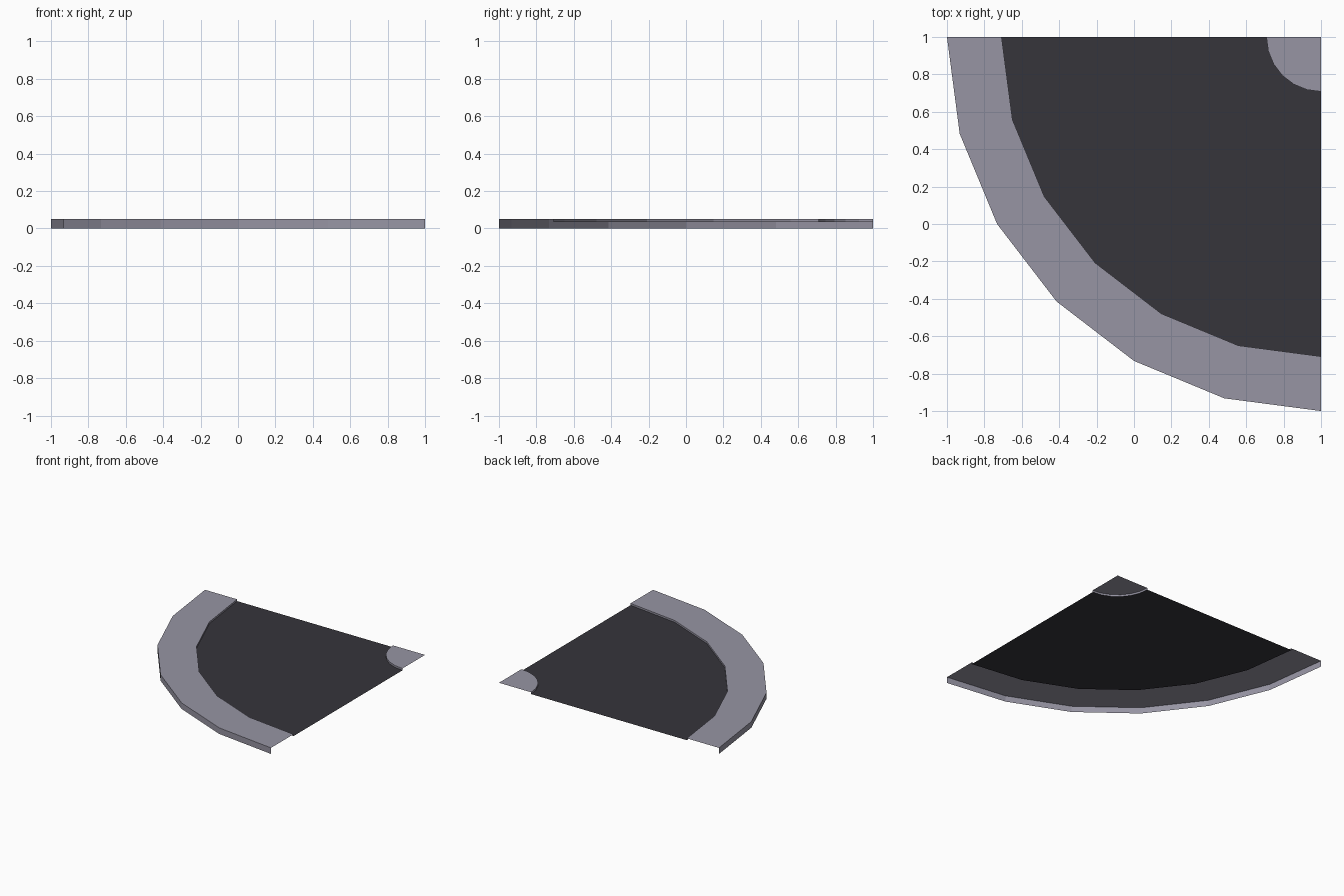
import bpy, bmesh, math

if "Cube" in bpy.data.objects:
    bpy.data.objects.remove(bpy.data.objects["Cube"])

CENTRE = (1.0, 1.0)      # inside corner of the bend
SEGMENTS = 6             # 15 degree facets
TOP, ROAD = 0.05, 0.035  # pavement and road heights
R_OUT, R_ROAD, R_IN = 2.0, 1.708, 0.292


def material(name, colour):
    m = bpy.data.materials.new(name)
    m.diffuse_color = (*colour, 1)
    m.use_nodes = True
    m.node_tree.nodes["Principled BSDF"].inputs["Base Color"].default_value = m.diffuse_color
    return m


def sweep(name, profile, mat):
    """Revolve a (radius, z) profile, listed inside to outside, through the quarter bend."""
    bm = bmesh.new()
    rows = []
    for r, z in profile:
        if r == 0:
            rows.append([bm.verts.new((*CENTRE, z))] * (SEGMENTS + 1))
            continue
        row = []
        for i in range(SEGMENTS + 1):
            a = math.pi + i * math.pi / 2 / SEGMENTS
            row.append(bm.verts.new((CENTRE[0] + r * math.cos(a),
                                     CENTRE[1] + r * math.sin(a), z)))
        rows.append(row)
    for a, b in zip(rows, rows[1:]):
        for i in range(SEGMENTS):
            loop = [a[i], b[i], b[i + 1], a[i + 1]]
            bm.faces.new(list(dict.fromkeys(loop)))
    mesh = bpy.data.meshes.new(name)
    bm.to_mesh(mesh)
    bm.free()
    mesh.materials.append(mat)
    obj = bpy.data.objects.new(name, mesh)
    bpy.context.collection.objects.link(obj)
    return obj


pavement = material("pavement grey", (0.31, 0.30, 0.37))
asphalt = material("asphalt dark grey", (0.037, 0.035, 0.044))

# Open shell: ends and underside have no faces
# Outer pavement: kerb, top, outside wall
sweep("outer_pavement", [(R_ROAD, ROAD), (R_ROAD, TOP), (R_OUT, TOP), (R_OUT, 0)], pavement)
# Inner corner pavement: top wedge and kerb
sweep("inner_pavement", [(0, TOP), (R_IN, TOP), (R_IN, ROAD)], pavement)
# Road surface
sweep("road_surface", [(R_IN, ROAD), (R_ROAD, ROAD)], asphalt)
